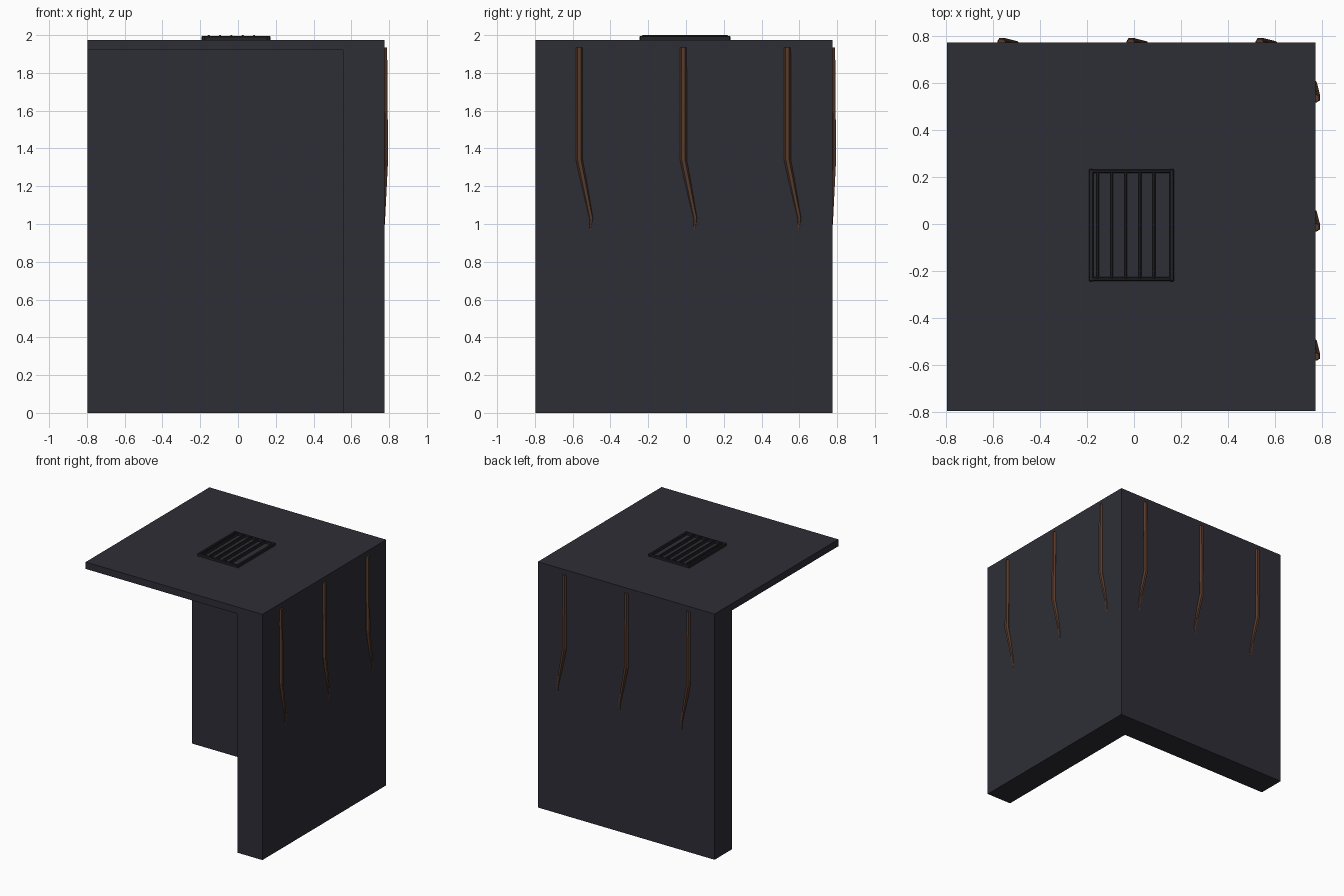
import bpy, bmesh, math
from mathutils import Vector

if "Cube" in bpy.data.objects:
    bpy.data.objects.remove(bpy.data.objects["Cube"])


def material(name, rgb):
    m = bpy.data.materials.new(name)
    m.diffuse_color = (*rgb, 1)
    m.use_nodes = True
    m.node_tree.nodes["Principled BSDF"].inputs["Base Color"].default_value = m.diffuse_color
    return m


SLATE = material("dark slate", (0.027, 0.027, 0.037))
IRON = material("dark iron", (0.018, 0.018, 0.022))
RUST = material("rust brown", (0.098, 0.044, 0.025))


def finish(name, bm, mat):
    bmesh.ops.recalc_face_normals(bm, faces=bm.faces)
    mesh = bpy.data.meshes.new(name)
    bm.to_mesh(mesh)
    bm.free()
    mesh.materials.append(mat)
    obj = bpy.data.objects.new(name, mesh)
    bpy.context.collection.objects.link(obj)
    return obj


def box(name, lo, hi, mat, bevel=0):
    lo, hi = Vector(lo), Vector(hi)
    bm = bmesh.new()
    bmesh.ops.create_cube(bm, size=1)
    for v in bm.verts:
        v.co = (lo + hi) / 2 + Vector(a * b for a, b in zip(v.co, hi - lo))
    if bevel:
        bmesh.ops.bevel(bm, geom=list(bm.edges), offset=bevel, segments=1, affect='EDGES')
    return finish(name, bm, mat)


# Two walls meeting at a corner, with a roof slab over them
A, B, INNER, TOP, UNDER = -0.797, 0.775, 0.555, 1.975, 1.92
box("right_wall", (INNER, A, 0), (B, B, TOP), SLATE)
box("back_wall", (A, INNER, 0), (INNER, B, UNDER), SLATE)
box("roof_slab", (A, A, UNDER), (INNER, B, TOP), SLATE)

# Roof vent: frame rails and raised bars
X0, X1, Y0, Y1, W = -0.193, 0.171, -0.245, 0.235, 0.02
for i, x in enumerate((X0, X1 - W)):
    box(f"vent_side_rail_{i}", (x, Y0, 1.97), (x + W, Y1, 1.996), IRON, 0.004)
for i, y in enumerate((Y0, Y1 - W)):
    box(f"vent_end_rail_{i}", (X0 + 0.004, y + 0.002, 1.97),
        (X1 - 0.004, y + W - 0.002, 1.995), IRON, 0.004)
for i in range(5):
    x = -0.155 + 0.06 * i
    box(f"vent_bar_{i}", (x - 0.006, Y0 + 0.012, 1.974),
        (x + 0.006, Y1 - 0.012, 2.0), IRON, 0.003)

# Rust streak path: sideways shift, height, outward shift, radius
STREAK = ((0.0, 1.935, -0.001, 0.018), (0.0, 1.34, 0.004, 0.018),
          (0.063, 1.03, -0.008, 0.014), (0.057, 0.95, -0.004, 0.003))


def streak(name, along, on_back):
    bm = bmesh.new()
    rings = []
    for shift, z, out, r in STREAK:
        ring = []
        for k in range(6):
            a = math.tau * k / 6
            s = along + shift + r * math.cos(a)
            o = B + out + r * math.sin(a)
            ring.append(bm.verts.new((s, o, z) if on_back else (o, s, z)))
        rings.append(ring)
    for lower, upper in zip(rings, rings[1:]):
        for k in range(6):
            j = (k + 1) % 6
            bm.faces.new((lower[k], lower[j], upper[j], upper[k]))
    bm.faces.new(rings[0])
    bm.faces.new(rings[-1])
    finish(name, bm, RUST)


# Three streaks on each outer wall face
for i in range(3):
    pos = -0.565 + 0.551 * i
    streak(f"right_rust_streak_{i}", pos, False)
    streak(f"back_rust_streak_{i}", pos, True)
